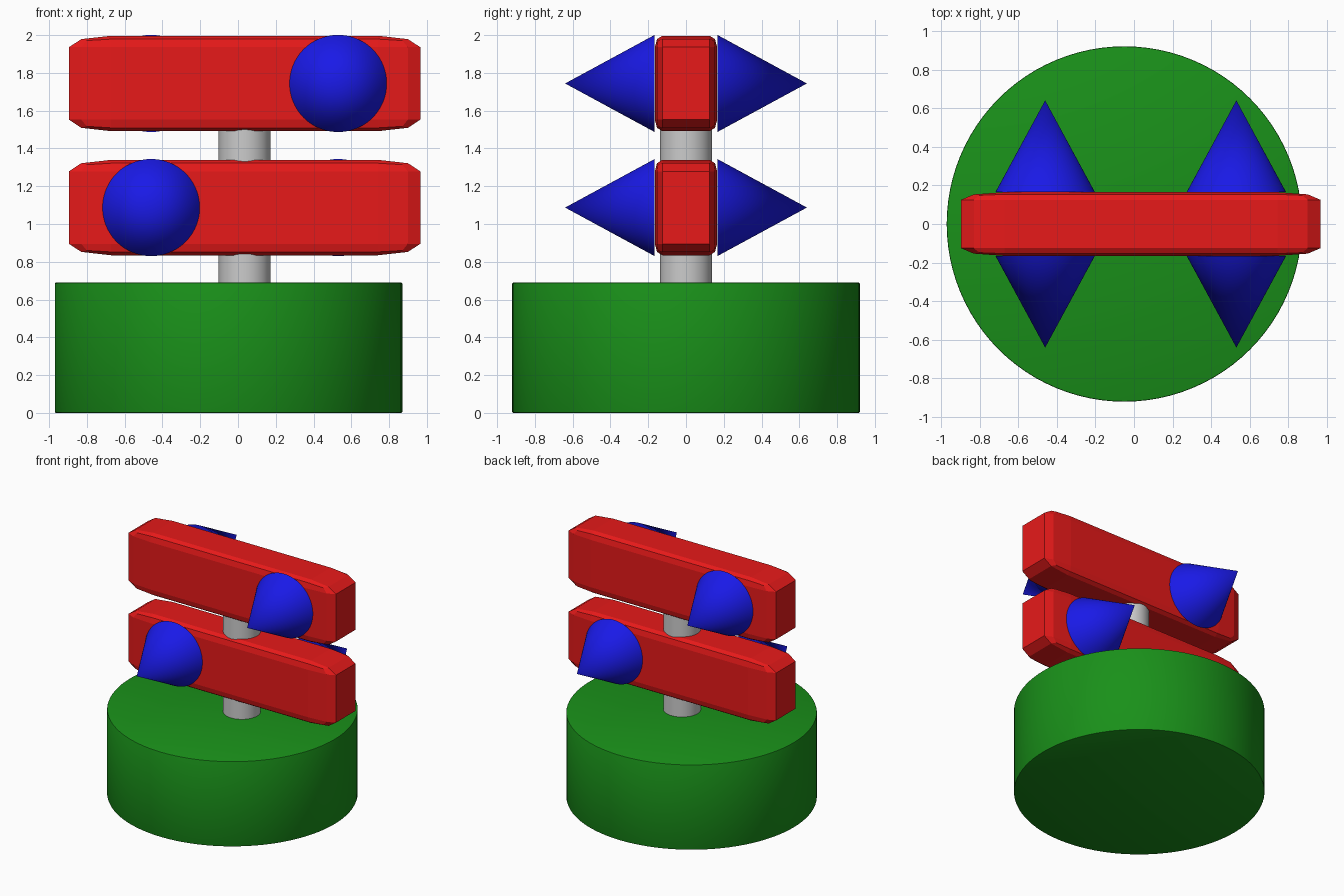
import bpy
import bmesh
import math
from mathutils import Matrix

if "Cube" in bpy.data.objects:
    bpy.data.objects.remove(bpy.data.objects["Cube"])


def material(name, rgb):
    mat = bpy.data.materials.new(name)
    mat.diffuse_color = (*rgb, 1)
    mat.use_nodes = True
    mat.node_tree.nodes["Principled BSDF"].inputs["Base Color"].default_value = mat.diffuse_color
    return mat


RED = material("red", (0.8, 0.01, 0.01))
GREEN = material("green", (0.01, 0.28, 0.01))
BLUE = material("blue", (0.01, 0.01, 0.8))


def finish(bm, name, mat=None, smooth=False):
    mesh = bpy.data.meshes.new(name)
    bm.to_mesh(mesh)
    bm.free()
    obj = bpy.data.objects.new(name, mesh)
    bpy.context.collection.objects.link(obj)
    if mat:
        mesh.materials.append(mat)
    if smooth:
        bpy.ops.object.select_all(action='DESELECT')
        obj.select_set(True)
        bpy.context.view_layer.objects.active = obj
        bpy.ops.object.shade_smooth_by_angle(angle=math.radians(40))
    return obj


def cone(name, r1, r2, depth, matrix, mat=None, bevel=0):
    bm = bmesh.new()
    bmesh.ops.create_cone(bm, cap_ends=True, segments=96, radius1=r1,
                          radius2=r2, depth=depth, matrix=matrix)
    if bevel:
        rims = [e for e in bm.edges if abs(e.verts[0].co.z - e.verts[1].co.z) < 1e-5]
        bmesh.ops.bevel(bm, geom=rims, offset=bevel, segments=2,
                        profile=0.5, affect='EDGES')
    return finish(bm, name, mat, True)


def bar(name, z):
    # bevelled cube stretched afterwards, so the bevel stretches with it
    bm = bmesh.new()
    bmesh.ops.create_cube(bm, size=2)
    bmesh.ops.bevel(bm, geom=bm.edges[:], offset=0.24, segments=2,
                    profile=0.5, affect='EDGES')
    bm.transform(Matrix.Translation((AXIS, 0, z)) @ Matrix.Diagonal((0.93, 0.165, 0.2525, 1)))
    return finish(bm, name, RED)


AXIS = 0.035

# round base and central post
cone("base", 0.92, 0.92, 0.69, Matrix.Translation((-0.05, 0, 0.345)), GREEN, 0.006)
cone("post", 0.138, 0.138, 1.1, Matrix.Translation((AXIS, 0, 1.2)))

# two stacked bars, each with a spike on the front and on the back
for level, z, side in (("lower", 1.087, -1), ("upper", 1.744, 1)):
    bar(level + "_bar", z)
    for face, d in (("front", -1), ("back", 1)):
        x = AXIS - side * d * 0.495
        m = Matrix.Translation((x, d * 0.403, z)) @ Matrix.Rotation(-d * math.pi / 2, 4, 'X')
        cone(f"{level}_{face}_spike", 0.257, 0, 0.474, m, BLUE)
